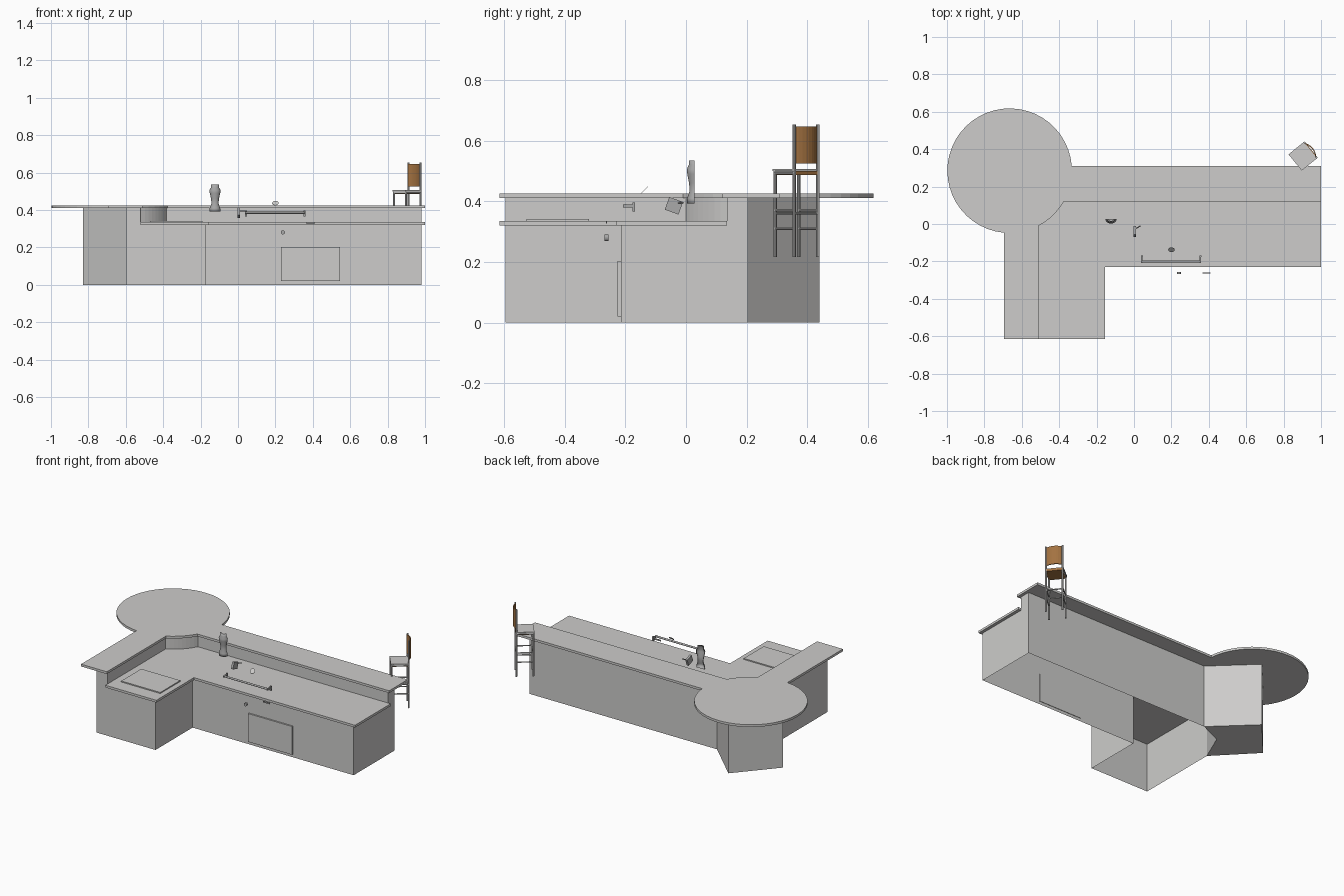
import bpy, bmesh, math
from mathutils import Matrix, Vector

if "Cube" in bpy.data.objects:
    bpy.data.objects.remove(bpy.data.objects["Cube"], do_unlink=True)


def material(name, rgb):
    m = bpy.data.materials.new(name)
    m.use_nodes = True
    m.diffuse_color = (*rgb, 1)
    m.node_tree.nodes["Principled BSDF"].inputs["Base Color"].default_value = (*rgb, 1)
    return m


GREY = material("light grey", (0.61, 0.605, 0.595))
METAL = material("metal grey", (0.4, 0.4, 0.4))
WOOD = material("brown wood", (0.37, 0.17, 0.053))


def finish(name, bm, mat, matrix=None):
    bmesh.ops.recalc_face_normals(bm, faces=bm.faces)
    if matrix:
        bm.transform(matrix)
    me = bpy.data.meshes.new(name)
    bm.to_mesh(me)
    bm.free()
    me.materials.append(mat)
    ob = bpy.data.objects.new(name, me)
    bpy.context.collection.objects.link(ob)
    return ob


def prism(name, pts, z0, z1, mat=GREY, caps=True, matrix=None):
    bm = bmesh.new()
    low = [bm.verts.new((x, y, z0)) for x, y in pts]
    high = [bm.verts.new((x, y, z1)) for x, y in pts]
    for i in range(len(pts)):
        j = (i + 1) % len(pts)
        bm.faces.new((low[i], low[j], high[j], high[i]))
    if caps:
        bm.faces.new(low[::-1])
        bm.faces.new(high)
    return finish(name, bm, mat, matrix)


def box(name, lo, hi, mat=GREY, matrix=None):
    pts = [(lo[0], lo[1]), (hi[0], lo[1]), (hi[0], hi[1]), (lo[0], hi[1])]
    return prism(name, pts, lo[2], hi[2], mat, True, matrix)


def rod(name, a, b, r, mat=METAL, segments=12, matrix=None):
    a, b = Vector(a), Vector(b)
    d = b - a
    bm = bmesh.new()
    bmesh.ops.create_cone(bm, cap_ends=True, segments=segments, radius1=r, radius2=r, depth=d.length)
    bm.transform(Matrix.Translation((a + b) / 2) @ d.to_track_quat("Z", "Y").to_matrix().to_4x4())
    return finish(name, bm, mat, matrix)


def arc(r, a0, a1, n):
    steps = [math.radians(a0 + (a1 - a0) * i / n) for i in range(n + 1)]
    return [(-0.665 + r * math.cos(a), 0.285 + r * math.sin(a)) for a in steps]


# Cabinets: open-bottomed lower body, raised back wall and angled pedestal
prism("cabinet_body", [(-0.6, -0.595), (-0.175, -0.595), (-0.175, -0.215), (0.98, -0.215),
                       (0.98, 0.205), (-0.6, 0.205)], 0, 0.32, caps=False)
prism("raised_wall", [(-0.6, -0.595), (-0.52, -0.595)] + arc(0.32, -63, -28, 8)
      + [(0.98, 0.135), (0.98, 0.205), (-0.6, 0.205)], 0.32, 0.41)
prism("table_pedestal", [(-0.366, 0.205), (-0.612, 0.44), (-0.83, 0.19), (-0.6, -0.05),
                         (-0.52, 0.135)], 0, 0.41)

# Worktops: lower work surface and upper bar with round table
prism("lower_worktop", [(-0.52, -0.615), (-0.155, -0.615), (-0.155, -0.23), (1, -0.23),
                        (1, 0.135), (-0.52, 0.135)], 0.32, 0.335)
prism("upper_bar_top", [(-0.695, -0.615), (-0.51, -0.615)] + arc(0.333, -62.3, -29.7, 5)
      + [(1, 0.12), (1, 0.31)] + arc(0.333, 4.3, 264.8, 34), 0.41, 0.425)

# Appliances
box("hob_plate", (-0.47, -0.525, 0.335), (-0.19, -0.32, 0.342))
box("dishwasher_door", (0.23, -0.225, 0.02), (0.545, -0.212, 0.203))
rod("front_knob", (0.24, -0.268, 0.28), (0.24, -0.256, 0.28), 0.011)
box("drawer_handle", (0.365, -0.264, 0.326), (0.41, -0.26, 0.335), METAL)

# Rail with brackets at both ends
rod("rail_bar", (0.04, -0.2, 0.385), (0.355, -0.2, 0.385), 0.006)
for side, x in (("right", 0.042), ("left", 0.355)):
    box(side + "_rail_bracket", (x - 0.004, -0.208, 0.38), (x + 0.004, -0.168, 0.39), METAL)
    box(side + "_rail_mount", (x - 0.005, -0.176, 0.366), (x + 0.005, -0.168, 0.396), METAL)

# Tilted disc and small tap
rod("tilted_disc", (0.2, -0.137, 0.436), (0.2, -0.138, 0.437), 0.017, GREY, 20)
tilt = Matrix.Translation((0.005, -0.04, 0.385)) @ Matrix.Rotation(math.radians(-20), 4, "X")
box("tap_body", (-0.007, -0.024, -0.022), (0.007, 0.024, 0.022), METAL, tilt)
rod("tap_lever", (0.008, -0.025, 0.395), (0.035, -0.01, 0.395), 0.003)

# Half-round jug, open at the back
bm = bmesh.new()
profile = [(0, 0.392), (0.03, 0.392), (0.028, 0.41), (0.019, 0.435), (0.021, 0.46),
           (0.028, 0.49), (0.03, 0.505), (0.022, 0.52), (0.022, 0.535), (0.014, 0.535)]
rings = []
for i in range(13):
    a = math.pi + math.pi * i / 12
    rings.append([bm.verts.new((-0.123 + r * math.cos(a), 0.028 + 0.85 * r * math.sin(a), z))
                  for r, z in profile])
for p, q in zip(rings, rings[1:]):
    for k in range(len(profile) - 1):
        bm.faces.new((p[k], q[k], q[k + 1], p[k + 1]))
bmesh.ops.remove_doubles(bm, verts=bm.verts, dist=0.0001)
jug = finish("half_jug", bm, METAL)
for f in jug.data.polygons:
    f.use_smooth = True

# Bar chair, built locally with its back toward +x and then turned
place = Matrix.Translation((0.905, 0.364, 0)) @ Matrix.Rotation(math.radians(39), 4, "Z")
H = 0.05
box("chair_seat", (-H, -H, 0.486), (H + 0.004, H, 0.5), WOOD, place)
box("chair_seat_top", (-H - 0.006, -H - 0.006, 0.5), (H, H + 0.006, 0.506), GREY, place)
box("chair_front_rail", (-H - 0.006, -H, 0.488), (-H, H, 0.5), GREY, place)
for name, s in (("left", 1), ("right", -1)):
    y = s * H
    rod(name + "_front_leg", (-H, y, 0.217), (-H, y, 0.5), 0.0055, GREY, 8, place)
    rod(name + "_back_leg", (H, y, 0.217), (H, y, 0.653), 0.0055, GREY, 8, place)
    rod(name + "_seat_rail", (-H, y, 0.494), (H, y, 0.494), 0.006, GREY, 8, place)
    for z in (0.31, 0.37):
        rod(name + "_side_rung", (-H, y, z), (H, y, z), 0.004, GREY, 8, place)
for name, x, z in (("front", -H, 0.36), ("back", H, 0.36)):
    rod(name + "_rung", (x, -H, z), (x, H, z), 0.004, GREY, 8, place)

# Curved wooden backrest
outer = [(H + 0.016 * (1 - (t / 4) ** 2), H * t / 4) for t in range(-4, 5)]
inner = [(x - 0.006, y) for x, y in reversed(outer)]
prism("chair_backrest", outer + inner, 0.525, 0.647, WOOD, True, place)
